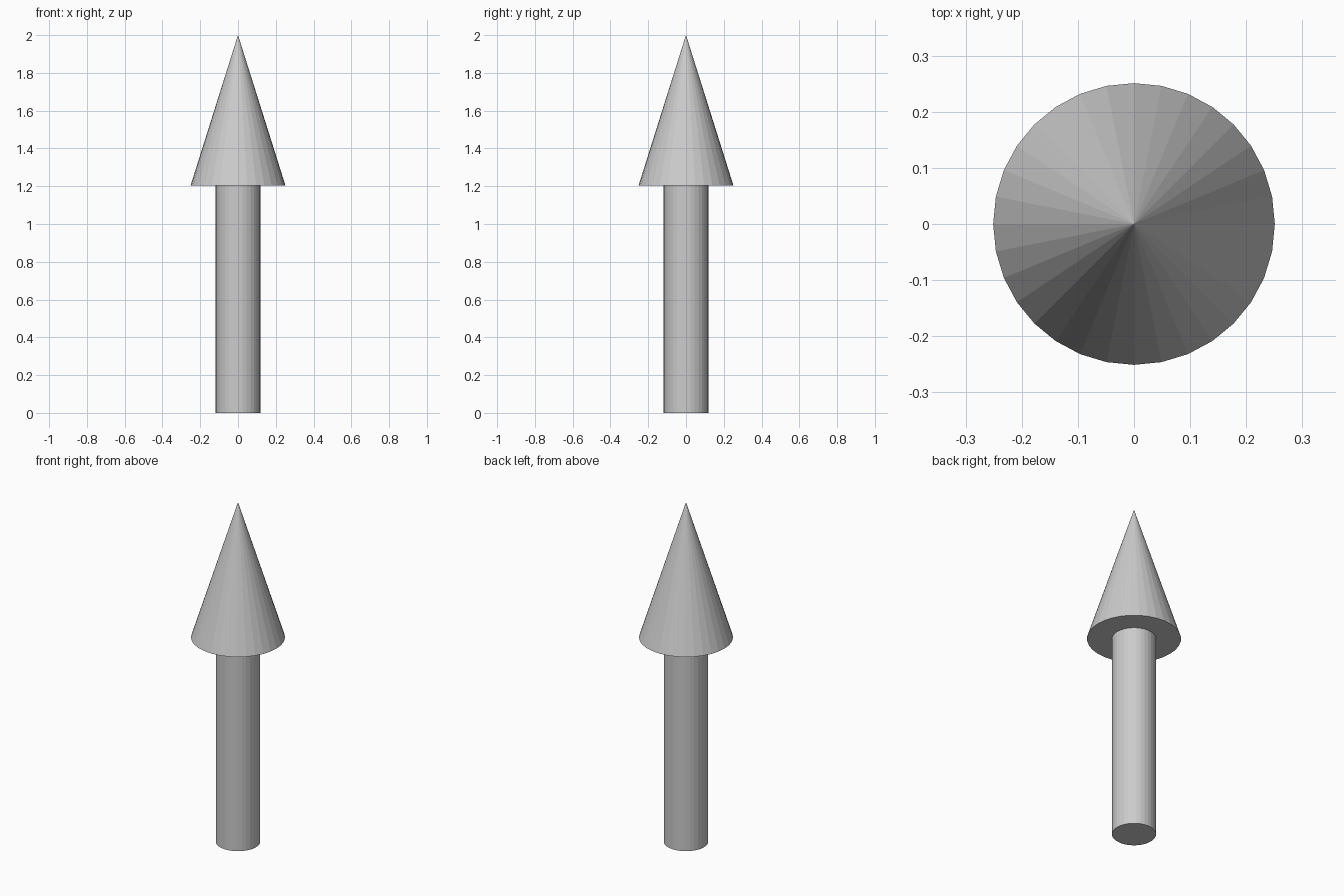
import bpy

if "Cube" in bpy.data.objects:
    bpy.data.objects.remove(bpy.data.objects["Cube"])

SIDES = 32
SHAFT_RADIUS, HEAD_RADIUS = 0.118, 0.251
HEAD_BASE, TIP = 1.205, 2.0

# Shaft: faceted cylinder standing on the ground
bpy.ops.mesh.primitive_cylinder_add(vertices=SIDES, radius=SHAFT_RADIUS, depth=HEAD_BASE,
                                    location=(0, 0, HEAD_BASE / 2))
bpy.context.object.name = "arrow_shaft"

# Head: faceted cone with a closed base
bpy.ops.mesh.primitive_cone_add(vertices=SIDES, radius1=HEAD_RADIUS, radius2=0,
                                depth=TIP - HEAD_BASE,
                                location=(0, 0, (HEAD_BASE + TIP) / 2))
bpy.context.object.name = "arrow_head"
